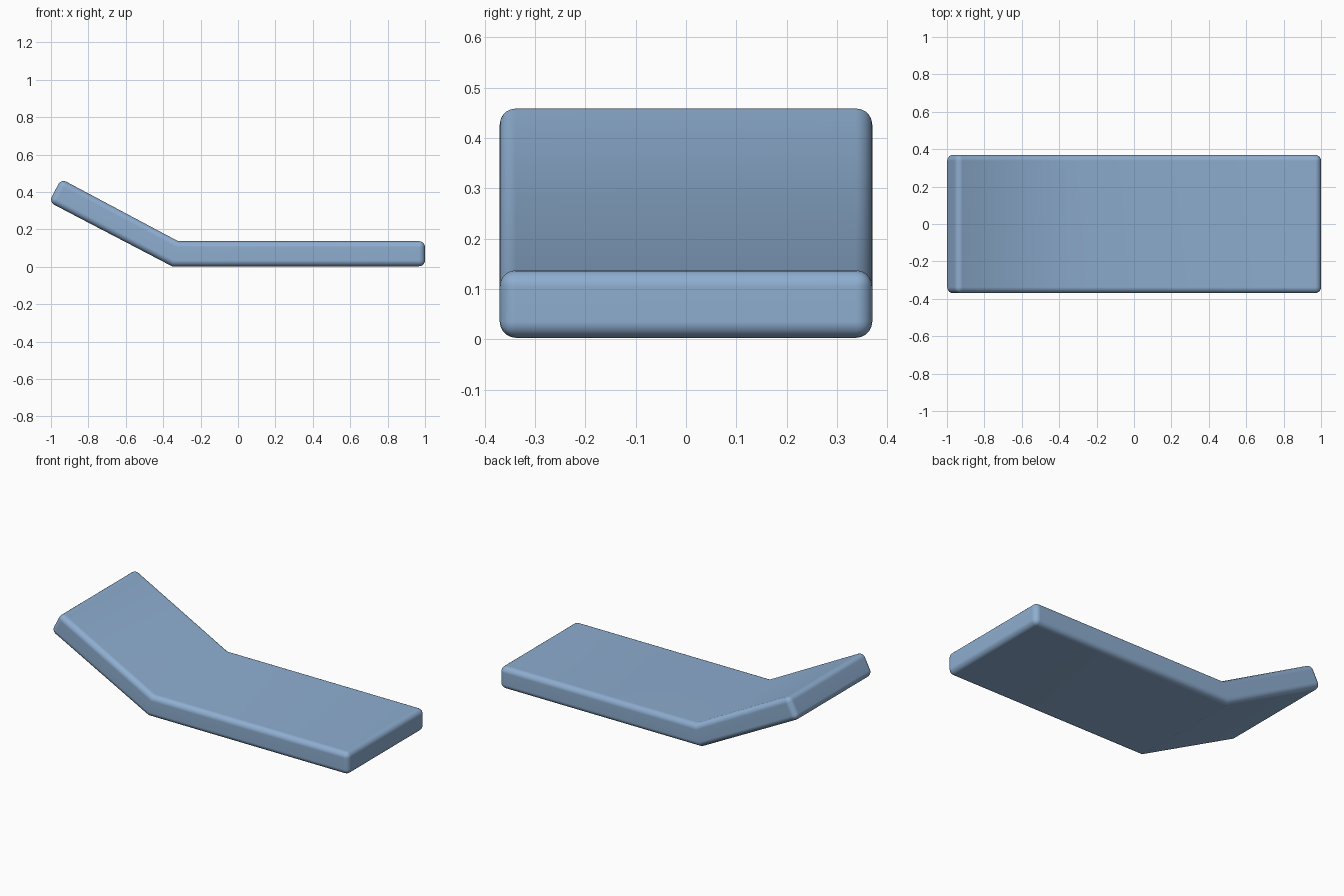
import bpy, bmesh

if "Cube" in bpy.data.objects:
    bpy.data.objects.remove(bpy.data.objects["Cube"])

# Side profile of the bent pad (x, z)
PROFILE = [(1.0, 0.003), (1.0, 0.137), (-0.32, 0.137),
           (-0.946, 0.47), (-1.01, 0.346), (-0.353, 0.003)]
HALF_WIDTH = 0.37

mat = bpy.data.materials.new("soft blue")
mat.diffuse_color = (0.27, 0.42, 0.63, 1)
mat.use_nodes = True
mat.node_tree.nodes["Principled BSDF"].inputs["Base Color"].default_value = mat.diffuse_color

# Extrude the profile across the width
bm = bmesh.new()
face = bm.faces.new([bm.verts.new((x, -HALF_WIDTH, z)) for x, z in PROFILE])
ext = bmesh.ops.extrude_face_region(bm, geom=[face])
verts = [v for v in ext["geom"] if isinstance(v, bmesh.types.BMVert)]
bmesh.ops.translate(bm, vec=(0, 2 * HALF_WIDTH, 0), verts=verts)
bmesh.ops.recalc_face_normals(bm, faces=bm.faces)

# Soft rounding on the outer edges, a small one along the fold
outer = [e for e in bm.edges if e.calc_face_angle() > 0.8]
bmesh.ops.bevel(bm, geom=outer, offset=0.032, offset_type='OFFSET', segments=5,
                profile=0.5, affect='EDGES', clamp_overlap=True)

mesh = bpy.data.meshes.new("lounger_cushion")
bm.to_mesh(mesh)
bm.free()
mesh.materials.append(mat)
cushion = bpy.data.objects.new("lounger_cushion", mesh)
bpy.context.collection.objects.link(cushion)

# Smooth shading with the large faces kept flat
for p in mesh.polygons:
    p.use_smooth = True
normals = cushion.modifiers.new("weighted_normals", 'WEIGHTED_NORMAL')
normals.keep_sharp = True
